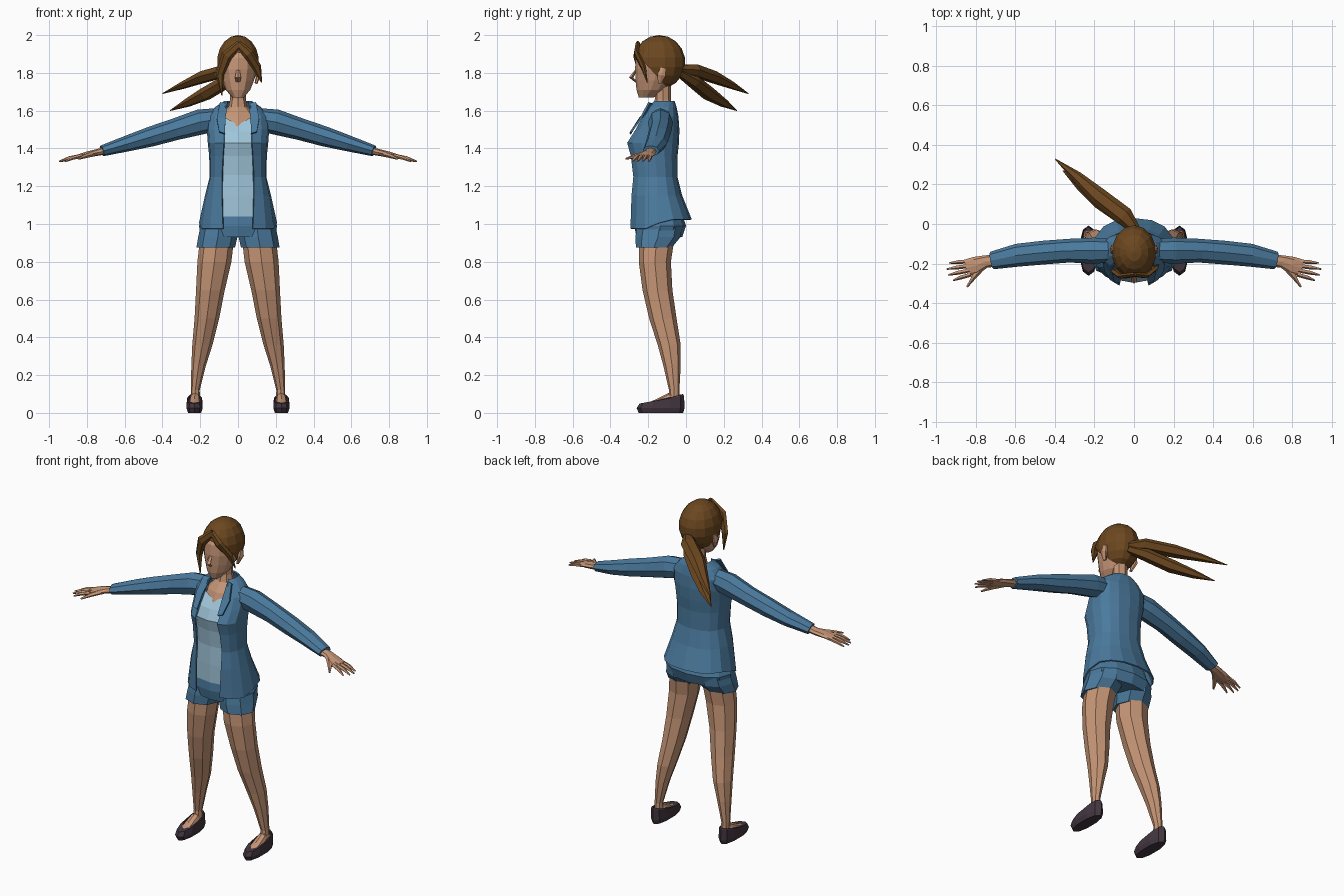
import bpy, bmesh, math
from mathutils import Vector, Matrix

def material(name, rgb):
    m = bpy.data.materials.new(name)
    m.diffuse_color = (*rgb, 1)
    return m

SKIN = material("skin", (0.56, 0.30, 0.18))
HAIR = material("brown hair", (0.15, 0.064, 0.014))
DENIM = material("jacket blue", (0.07, 0.195, 0.34))
SHIRT = material("light blue shirt", (0.35, 0.56, 0.70))
SHOE = material("dark shoe", (0.055, 0.037, 0.05))

def finish(name, bm, mat, thick=0):
    bmesh.ops.recalc_face_normals(bm, faces=bm.faces)
    me = bpy.data.meshes.new(name)
    bm.to_mesh(me)
    bm.free()
    me.materials.append(mat)
    ob = bpy.data.objects.new(name, me)
    bpy.context.collection.objects.link(ob)
    if thick:
        mod = ob.modifiers.new("thickness", 'SOLIDIFY')
        mod.thickness = thick
    return ob

def loft(name, rings, mat, s=1, closed=True, caps=(True, True), thick=0):
    """Skin a list of point rings; s=-1 mirrors in x."""
    bm = bmesh.new()
    rows = [[bm.verts.new((s * p[0], p[1], p[2])) for p in r] for r in rings]
    n = len(rows[0])
    for a, b in zip(rows, rows[1:]):
        for i in range(n if closed else n - 1):
            j = (i + 1) % n
            bm.faces.new((a[i], a[j], b[j], b[i]))
    if caps[0]:
        bm.faces.new(rows[0])
    if caps[1]:
        bm.faces.new(rows[-1])
    return finish(name, bm, mat, thick)

def ring(z, cx, rx, yf, yb, n=8, e=1.0, tilt=0, gap=0):
    """Level oval from front yf to back yb; gap leaves the front open, tilt raises the back."""
    t0 = math.asin((gap / rx) ** (1 / e)) if gap else 0
    count = n + 1 if gap else n
    pts = []
    for i in range(count):
        t = t0 + (2 * math.pi - 2 * t0) * i / n
        sx, cy = math.sin(t), math.cos(t)
        x = cx + rx * math.copysign(abs(sx) ** e, sx)
        c = math.copysign(abs(cy) ** e, cy)
        pts.append((x, (yf + yb) / 2 - (yb - yf) / 2 * c, z + tilt * (1 - c) / 2))
    return pts

def sweep(path, n=6, ref=(0, 0, 1)):
    """Rings along a path of (x, y, z, side radius, up radius)."""
    ps = [Vector(p[:3]) for p in path]
    rings = []
    for i, p in enumerate(path):
        d = (ps[min(i + 1, len(ps) - 1)] - ps[max(i - 1, 0)]).normalized()
        side = d.cross(Vector(ref)).normalized()
        up = side.cross(d)
        rings.append([ps[i] + side * p[3] * math.cos(2 * math.pi * k / n)
                      + up * p[4] * math.sin(2 * math.pi * k / n) for k in range(n)])
    return rings

# Head, nose, neck and upper chest
loft("head", [ring(z, 0, rx, yf, yb, 12) for z, rx, yf, yb in (
    (1.67, .03, -.25, -.17), (1.71, .065, -.262, -.11), (1.76, .085, -.267, -.07),
    (1.82, .1, -.27, -.04), (1.88, .1, -.265, -.03), (1.94, .075, -.23, -.06))], SKIN)
loft("nose", sweep([(0, -.262, 1.82, .008, .004), (0, -.29, 1.775, .016, .012),
                    (0, -.265, 1.755, .012, .006)], 4, (0, -1, 0)), SKIN)
loft("neck", [ring(z, 0, rx, yf, yb, 8) for z, rx, yf, yb in (
    (1.49, .12, -.25, -.06), (1.57, .10, -.215, -.06), (1.62, .05, -.175, -.07),
    (1.66, .042, -.165, -.08), (1.74, .042, -.165, -.08))], SKIN)

# Hair cap, cut along a slanted hairline
bm = bmesh.new()
bmesh.ops.create_uvsphere(bm, u_segments=14, v_segments=9, radius=1,
    matrix=Matrix.Translation((0, -.142, 1.857)) @ Matrix.Diagonal((.114, .138, .143, 1)))
bmesh.ops.bisect_plane(bm, geom=bm.verts[:] + bm.edges[:] + bm.faces[:],
    plane_co=(0, -.28, 1.92), plane_no=(0, 1.1, 1), clear_inner=True)
finish("hair_cap", bm, HAIR)

# Loose front locks and windblown ponytail
loft("front_lock_left", sweep([(.0, -.255, 1.955, .02, .012), (.055, -.262, 1.90, .028, .014),
    (.1, -.225, 1.83, .024, .014), (.125, -.205, 1.75, .003, .003)], 6, (0, -1, 0)), HAIR)
loft("front_lock_right", sweep([(.01, -.255, 1.955, .02, .012), (-.06, -.265, 1.89, .03, .014),
    (-.096, -.24, 1.79, .022, .014), (-.085, -.245, 1.68, .003, .003)], 6, (0, -1, 0)), HAIR)
loft("ponytail_upper", sweep([(.01, -.03, 1.82, .025, .025), (-.05, .04, 1.815, .048, .035),
    (-.18, .14, 1.78, .045, .034), (-.29, .24, 1.735, .028, .02), (-.40, .33, 1.69, .002, .002)]), HAIR)
loft("ponytail_lower", sweep([(.01, -.03, 1.80, .025, .025), (-.06, .04, 1.755, .042, .035),
    (-.17, .12, 1.69, .045, .036), (-.27, .2, 1.64, .03, .022), (-.36, .27, 1.6, .002, .002)]), HAIR)

# Shirt with a dipped neckline
top = [(x, y, z - (.035 if abs(x) < .02 and y < -.15 else 0))
       for x, y, z in ring(1.56, 0, .11, -.228, -.06, 12, .85)]
loft("shirt", [ring(z, 0, rx, yf, yb, 12, .85) for z, rx, yf, yb in (
    (1.04, .18, -.272, -.02), (1.15, .155, -.272, -.05), (1.26, .135, -.268, -.07),
    (1.36, .14, -.28, -.06), (1.43, .142, -.298, -.06), (1.49, .14, -.27, -.06))] + [top],
    SHIRT, caps=(True, False))

# Open jacket body, front corners hang lower
hem = [(x, y, z - (.05 if y < -.2 else .02 if y < -.1 else 0))
       for x, y, z in ring(1.025, 0, .207, -.302, .03, 14, .85, gap=.08)]
loft("jacket", [hem] + [ring(z, 0, rx, yf, yb, 14, .85, gap=g) for z, rx, yf, yb, g in (
    (1.15, .175, -.3, -.02, .085), (1.25, .15, -.294, -.045, .085),
    (1.36, .153, -.305, -.045, .08), (1.43, .16, -.322, -.037, .075),
    (1.50, .165, -.275, -.035, .075), (1.57, .165, -.235, -.04, .07),
    (1.62, .12, -.21, -.05, .065), (1.65, .075, -.185, -.06, .055))],
    DENIM, closed=False, caps=(False, False), thick=.008)

# Shorts
loft("shorts_hips", [ring(z, 0, rx, yf, yb, 12, .9) for z, rx, yf, yb in (
    (.93, .195, -.262, -.02), (.99, .207, -.274, 0), (1.08, .165, -.268, -.03))], DENIM)

for s, side in ((1, "left"), (-1, "right")):
    # Ear, lapel, shorts leg
    loft(side + "_ear", sweep([(.095, -.14, 1.745, .008, .01), (.11, -.13, 1.79, .012, .026),
        (.108, -.12, 1.825, .008, .016)], 6, (0, -1, 0)), SKIN, s)
    loft(side + "_lapel", [[(.055, -.18, 1.64), (.095, -.2, 1.645)],
        [(.066, -.25, 1.56), (.112, -.245, 1.56)], [(.07, -.3, 1.48), (.1, -.295, 1.49)]],
        DENIM, s, closed=False, caps=(False, False), thick=.01)
    loft(side + "_shorts_leg", [ring(z, cx, rx, yf, yb, 8) for z, cx, rx, yf, yb in (
        (.875, .118, .102, -.265, -.075), (.93, .107, .104, -.268, -.03),
        (.99, .1, .098, -.26, -.02))], DENIM, s)
    # Sleeve
    loft(side + "_sleeve", sweep([(.12, -.135, 1.553, .06, .06), (.2, -.135, 1.54, .066, .067),
        (.33, -.135, 1.502, .06, .058), (.46, -.145, 1.463, .06, .053),
        (.59, -.158, 1.425, .058, .042), (.72, -.185, 1.387, .045, .029)], 8), DENIM, s)
    # Hand with fingers and thumb
    loft(side + "_palm", sweep([(.69, -.185, 1.39, .03, .02), (.75, -.19, 1.378, .032, .018),
        (.8, -.21, 1.367, .045, .016), (.85, -.222, 1.356, .042, .011)], 8), SKIN, s)
    for k, (by, tx, ty) in enumerate(((-.187, .935, -.197), (-.21, .948, -.228),
                                      (-.233, .94, -.258), (-.255, .915, -.285))):
        loft(f"{side}_finger_{k + 1}", sweep([(.825, by, 1.362, .011, .011),
            ((.84 + tx) / 2, (by + ty) / 2, 1.349, .011, .01), (tx, ty, 1.331, .004, .004)], 5), SKIN, s)
    loft(side + "_thumb", sweep([(.765, -.215, 1.372, .016, .014), (.81, -.265, 1.36, .014, .012),
        (.845, -.318, 1.345, .005, .005)], 5), SKIN, s)
    # Leg
    loft(side + "_leg", [ring(z, (a + b) / 2, (b - a) / 2, yf, yb, 8) for z, a, b, yf, yb in (
        (.06, .2, .25, -.095, -.03), (.12, .203, .25, -.09, -.035), (.25, .17, .247, -.12, -.028),
        (.36, .135, .242, -.15, -.028), (.5, .1, .23, -.195, -.05), (.65, .07, .222, -.23, -.072),
        (.8, .035, .215, -.25, -.08), (.93, .02, .2, -.25, -.06))], SKIN, s)
    # Foot and slip-on shoe
    loft(side + "_foot", sweep([(.228, -.04, .06, .026, .03), (.228, -.09, .075, .028, .03),
        (.23, -.15, .05, .033, .024), (.23, -.22, .035, .03, .01)], 8), SKIN, s)
    loft(side + "_shoe", [ring(0, .23, .036, -.25, -.015, 10, .85),
        ring(.025, .23, .045, -.262, -.008, 10, .85), ring(.05, .23, .042, -.245, -.01, 10, .85, .04),
        ring(.055, .23, .036, -.19, -.016, 10, .85, .045)], SHOE, s, caps=(True, False))
